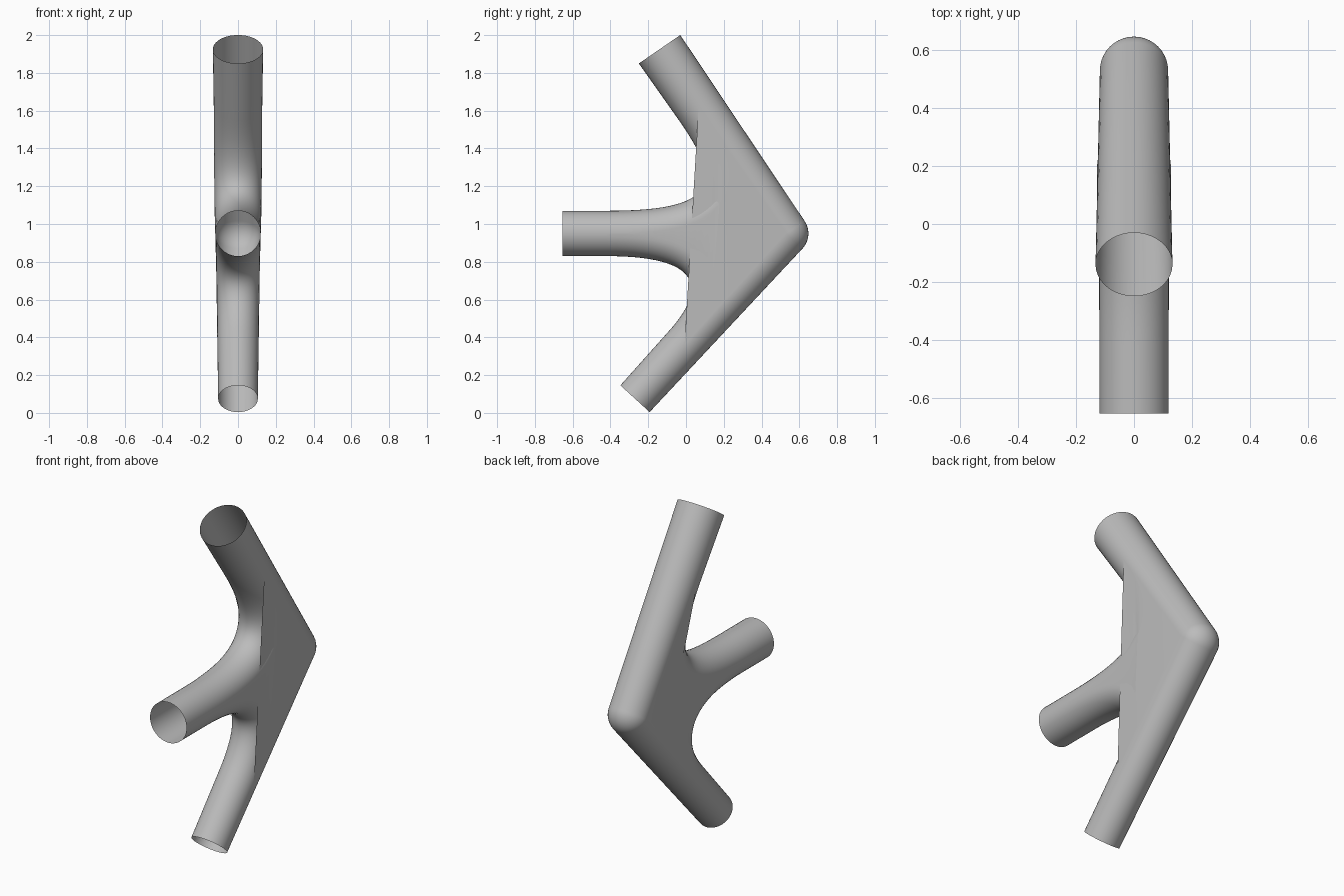
import bpy, bmesh, math
from mathutils import Vector

if "Cube" in bpy.data.objects:
    bpy.data.objects.remove(bpy.data.objects["Cube"], do_unlink=True)

# 2D vectors hold (y, z); every leg is a centre line with a radius at each end
JOINT, JOINT_R = Vector((0.53, 0.95)), 0.118
STUB_END, STUB_R = Vector((-0.655, 0.95)), 0.12
FILLET_STEPS, ARC_STEPS, KNUCKLE_STEPS = 28, 20, 12
bm = bmesh.new()


def side(direction, sign):
    """Unit normal in the yz plane, on the branch side of a leg."""
    d = direction.normalized()
    return Vector((d.y, -d.x)) * sign


def bezier(p, t):
    a, b, c, d = p
    u = 1 - t
    point = a * u**3 + b * 3 * u * u * t + c * 3 * u * t * t + d * t**3
    slope = (b - a) * u * u + (c - b) * 2 * u * t + (d - c) * t * t
    return point, slope


def inner_frames(end, end_r, sign, start, pull, stub_pull, stub_start):
    """Frames (centre, normal, radius) from a leg's rim round to the stub's rim."""
    n = side(JOINT - end, sign)

    def edge(t):
        return end.lerp(JOINT, t) + n * (end_r + (JOINT_R - end_r) * t)
    stub_z = STUB_END.y + sign * STUB_R
    curve = (edge(start), edge(pull), Vector((stub_pull, stub_z)), Vector((stub_start, stub_z)))
    start_r = end_r + (JOINT_R - end_r) * start
    frames = [(end, n, end_r)]
    for i in range(FILLET_STEPS + 1):
        t = i / FILLET_STEPS
        point, slope = bezier(curve, t)
        normal = side(slope, sign)
        r = start_r + (STUB_R - start_r) * t * t * (3 - 2 * t)
        frames.append((point - normal * r, normal, r))
    frames.append((STUB_END, Vector((0, sign)), STUB_R))
    return frames


def sweep(frames):
    """Half-round skin through the frames."""
    rings = []
    for c, n, r in frames:
        ring = []
        for i in range(ARC_STEPS + 1):
            a = math.pi * i / ARC_STEPS
            p = c + n * r * math.sin(a)
            ring.append(bm.verts.new((r * math.cos(a), p.x, p.y)))
        rings.append(ring)
    for a, b in zip(rings, rings[1:]):
        for i in range(ARC_STEPS):
            bm.faces.new((a[i], a[i + 1], b[i + 1], b[i]))


# Inner halves of the legs, with the fillets into the stub
upper = inner_frames(Vector((-0.14, 1.925)), 0.133, 1, 0.31, 0.672, 0.15, -0.42)
lower = inner_frames(Vector((-0.27, 0.075)), 0.105, -1, 0.327, 0.58, 0.09, -0.42)
sweep(upper)
sweep(lower)

# Outer halves of the legs, turning round a ball-shaped knuckle
n_up, n_low = -upper[0][1], -lower[0][1]
a_up, a_low = math.atan2(n_up.y, n_up.x), math.atan2(n_low.y, n_low.x)
knuckle = []
for i in range(KNUCKLE_STEPS + 1):
    a = a_up + (a_low - a_up) * i / KNUCKLE_STEPS
    knuckle.append((JOINT, Vector((math.cos(a), math.sin(a))), JOINT_R))
sweep([(upper[0][0], n_up, upper[0][2]), (upper[1][0], n_up, upper[1][2])] + knuckle
      + [(lower[1][0], n_low, lower[1][2]), (lower[0][0], n_low, lower[0][2])])

# Flat webs on both sides, between the legs and the fillets
outline = upper[1:-1] + lower[-3:0:-1] + [knuckle[0]]
webs = [bm.faces.new([bm.verts.new((s * r, c.x, c.y)) for c, n, r in outline]) for s in (1, -1)]
bmesh.ops.triangulate(bm, faces=webs)
bmesh.ops.remove_doubles(bm, verts=bm.verts, dist=0.0015)
bmesh.ops.recalc_face_normals(bm, faces=bm.faces)

mesh = bpy.data.meshes.new("branch_pipe")
bm.to_mesh(mesh)
bm.free()
pipe = bpy.data.objects.new("branch_pipe", mesh)
bpy.context.collection.objects.link(pipe)

# Plain grey finish
grey = bpy.data.materials.new("plain_grey")
grey.use_nodes = True
colour = (0.5, 0.5, 0.5, 1)
grey.diffuse_color = colour
grey.node_tree.nodes["Principled BSDF"].inputs["Base Color"].default_value = colour
mesh.materials.append(grey)

bpy.ops.object.select_all(action="DESELECT")
pipe.select_set(True)
bpy.context.view_layer.objects.active = pipe
bpy.ops.object.shade_smooth_by_angle(angle=math.radians(40))
